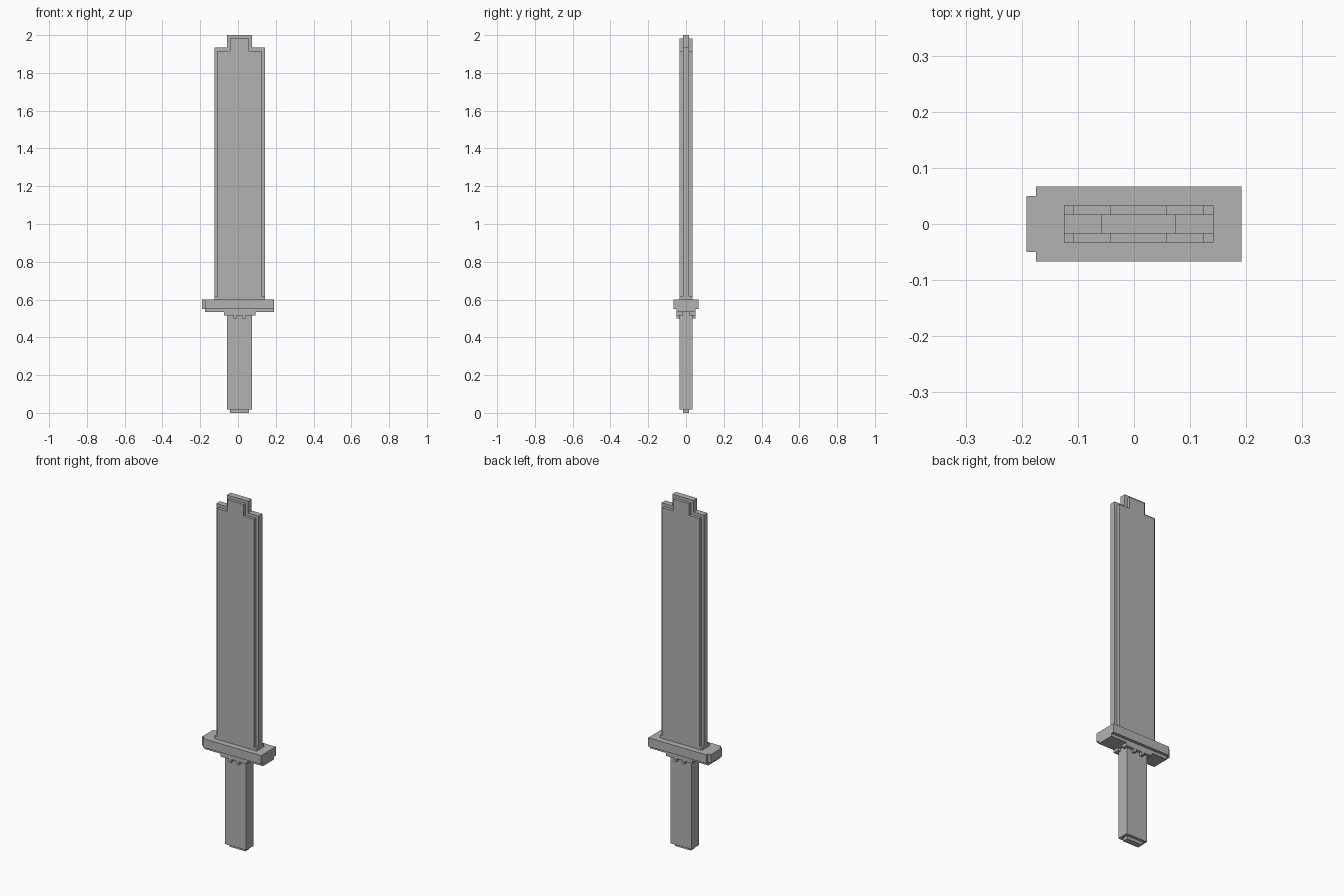
import bpy
import bmesh

cube = bpy.data.objects.get("Cube")
if cube:
    bpy.data.objects.remove(cube, do_unlink=True)

U = 1 / 60        # one block of the model's grid
SHIFT = 0.5       # the blade axis sits half a block to the left

steel = bpy.data.materials.new("plain grey")
steel.use_nodes = True
grey = (0.45, 0.45, 0.45, 1)
steel.diffuse_color = grey
steel.node_tree.nodes["Principled BSDF"].inputs["Base Color"].default_value = grey


def prism(name, outline, low, high, axis):
    """Extrude an outline in grid blocks along y (x,z outline) or z (x,y outline)."""
    bm = bmesh.new()

    def place(a, b, c):
        p = (a, c, b) if axis == "y" else (a, b, c)
        return ((p[0] + SHIFT) * U, p[1] * U, p[2] * U)

    face = bm.faces.new([bm.verts.new(place(a, b, low)) for a, b in outline])
    moved = bmesh.ops.extrude_face_region(bm, geom=[face])["geom"]
    step = [0, 0, 0]
    step["xyz".index(axis)] = (high - low) * U
    bmesh.ops.translate(bm, vec=step,
                        verts=[v for v in moved if isinstance(v, bmesh.types.BMVert)])
    bmesh.ops.recalc_face_normals(bm, faces=bm.faces)
    mesh = bpy.data.meshes.new(name)
    bm.to_mesh(mesh)
    bm.free()
    mesh.materials.append(steel)
    obj = bpy.data.objects.new(name, mesh)
    bpy.context.collection.objects.link(obj)
    return obj


def box(name, x, y, z):
    return prism(name, [(x[0], y[0]), (x[1], y[0]), (x[1], y[1]), (x[0], y[1])],
                 z[0], z[1], "z")


def mirrored(half):
    return half + [(-x, z) for x, z in reversed(half)]


# Blade: tall core, slightly smaller plates on both faces, full width foot
core = mirrored([(8, 36), (8, 116), (4, 116), (4, 120)])
plate = mirrored([(7, 37), (7, 115), (3, 115), (3, 119)])
prism("blade_core", core, -1, 1, "y")
prism("blade_front_plate", plate, -2, -1, "y")
prism("blade_back_plate", plate, 1, 2, "y")
box("blade_foot", (-8, 8), (-2, 2), (36, 37))

# Guard: upper slab with a stepped right end, narrower lower slab
slab = [(11, -4), (11, 4), (-11, 4), (-11, 3), (-12, 3), (-12, -3), (-11, -3), (-11, -4)]
prism("guard", slab, 33, 36, "z")
box("guard_underside", (-11, 11), (-3, 3), (32, 33))

# Collar: toothed strips on both faces that wrap the handle corners
teeth = mirrored([(5, 32), (5, 31), (2, 31), (2, 30), (1, 30), (1, 31)])
for side, s in (("front", -1), ("back", 1)):
    prism(side + "_collar", teeth, *sorted((2 * s, 3 * s)), "y")
    for end, x in (("left", (4, 5)), ("right", (-5, -4))):
        box(side + "_" + end + "_collar_corner", x, sorted((s, 2 * s)), (31, 32))

# Handle and pommel
box("handle", (-4, 4), (-2, 2), (1, 32))
box("pommel", (-3, 3), (-1, 1), (0, 1))
